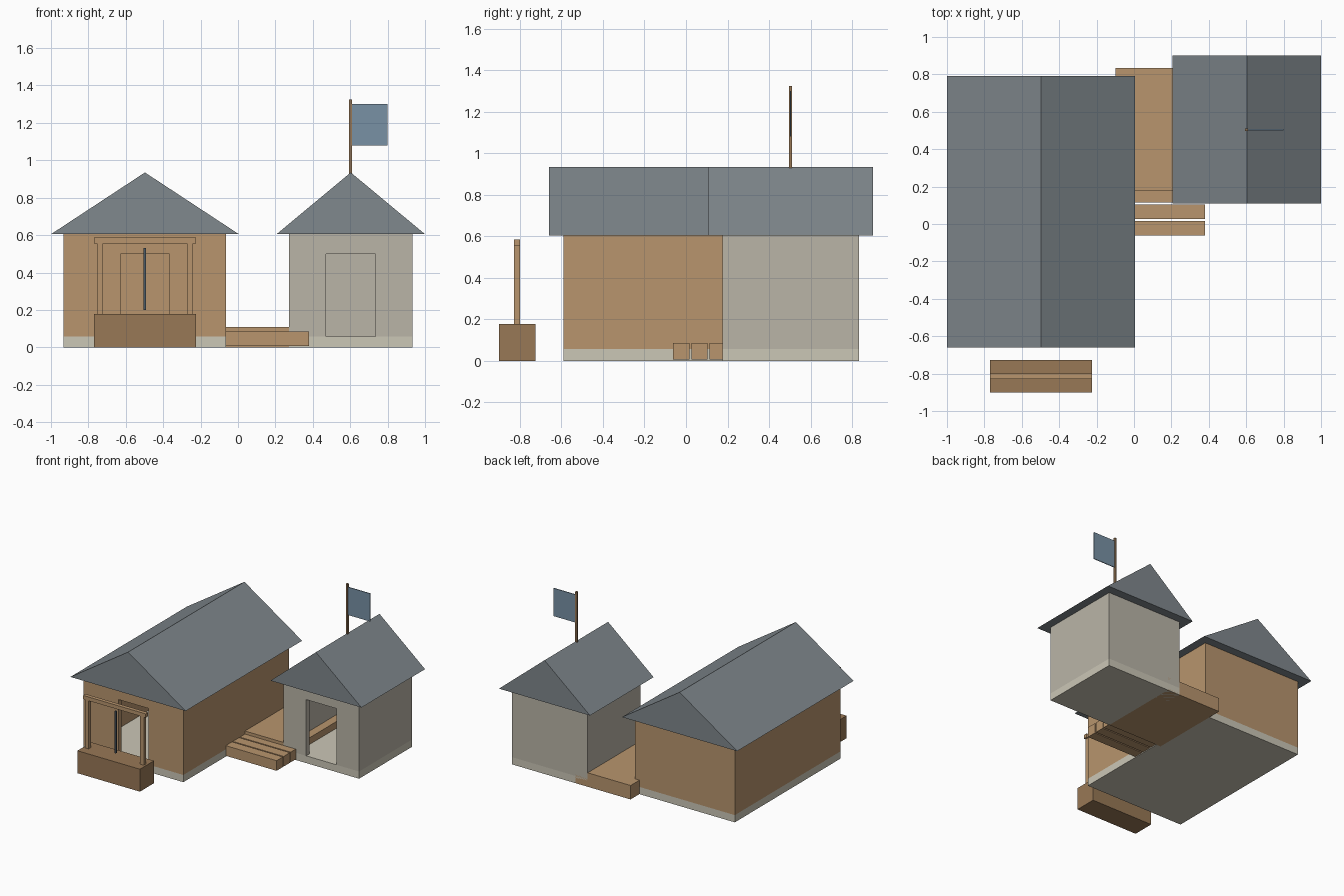
import bpy, bmesh
from mathutils import Vector

if "Cube" in bpy.data.objects:
    bpy.data.objects.remove(bpy.data.objects["Cube"])


def material(name, rgb):
    m = bpy.data.materials.new(name)
    m.diffuse_color = (*rgb, 1)
    m.use_nodes = True
    m.node_tree.nodes["Principled BSDF"].inputs["Base Color"].default_value = m.diffuse_color
    return m


WOOD = material("wood", (0.48, 0.30, 0.155))
DARK_WOOD = material("dark_wood", (0.314, 0.188, 0.093))
PLASTER = material("plaster", (0.49, 0.46, 0.39))
STONE = material("stone", (0.60, 0.57, 0.47))
SLATE = material("slate", (0.216, 0.246, 0.266))
FLAG = material("flag_cloth", (0.188, 0.283, 0.376))
IRON = material("iron", (0.07, 0.10, 0.13))


def extrude(name, points, offset, mat):
    """Extrude a planar 3D outline along an offset into a closed solid."""
    bm = bmesh.new()
    face = bm.faces.new([bm.verts.new(p) for p in points])
    res = bmesh.ops.extrude_face_region(bm, geom=[face], use_keep_orig=True)
    verts = [g for g in res["geom"] if isinstance(g, bmesh.types.BMVert)]
    bmesh.ops.translate(bm, verts=verts, vec=Vector(offset))
    bmesh.ops.recalc_face_normals(bm, faces=bm.faces)
    mesh = bpy.data.meshes.new(name)
    bm.to_mesh(mesh)
    bm.free()
    mesh.materials.append(mat)
    obj = bpy.data.objects.new(name, mesh)
    bpy.context.collection.objects.link(obj)
    return obj


def box(name, x, y, z, mat):
    pts = [(x[0], y[0], z[0]), (x[1], y[0], z[0]), (x[1], y[1], z[0]), (x[0], y[1], z[0])]
    return extrude(name, pts, (0, 0, z[1] - z[0]), mat)


BASE, EAVE, RIDGE, DOOR_TOP = 0.057, 0.605, 0.935, 0.50
WALL, OVERHANG, DOOR_HALF = 0.04, 0.068, 0.132


def building(name, x0, x1, y0, y1, mat):
    cx = (x0 + x1) / 2
    box(name + "_foundation", (x0, x1), (y0, y1), (0, BASE), STONE)
    # Front wall with doorway
    d0, d1 = cx - DOOR_HALF, cx + DOOR_HALF
    outline = [(x0, BASE), (d0, BASE), (d0, DOOR_TOP), (d1, DOOR_TOP),
               (d1, BASE), (x1, BASE), (x1, EAVE), (x0, EAVE)]
    extrude(name + "_front_wall", [(x, y0, z) for x, z in outline], (0, WALL, 0), mat)
    # Side and back walls as one C-shaped plan
    yf = y0 + WALL
    plan = [(x0, yf), (x0 + WALL, yf), (x0 + WALL, y1 - WALL), (x1 - WALL, y1 - WALL),
            (x1 - WALL, yf), (x1, yf), (x1, y1), (x0, y1)]
    extrude(name + "_side_and_back_walls", [(x, y, BASE) for x, y in plan],
            (0, 0, EAVE - BASE), mat)
    # Solid gable roof
    yr = y0 - OVERHANG
    extrude(name + "_roof", [(x0 - OVERHANG, yr, EAVE), (x1 + OVERHANG, yr, EAVE), (cx, yr, RIDGE)],
            (0, y1 - y0 + 2 * OVERHANG, 0), SLATE)


building("hall", -0.932, -0.063, -0.591, 0.723, WOOD)
building("annex", 0.274, 0.932, 0.177, 0.833, PLASTER)

# Deck joining the buildings, with step planks in front
box("deck", (-0.10, 0.38), (0.177, 0.833), (0, 0.11), WOOD)
for i in range(3):
    y = -0.062 + i * 0.088
    box(f"step_plank_{i + 1}", (-0.10, 0.38), (y, y + 0.078), (0.006, 0.086), WOOD)

# Entrance plinth and gate frame
box("plinth", (-0.77, -0.225), (-0.90, -0.726), (0, 0.177), DARK_WOOD)
for side, x in (("left", -0.754), ("right", -0.273)):
    box(side + "_gate_post", (x, x + 0.032), (-0.829, -0.799), (0.177, 0.556), WOOD)
box("gate_beam", (-0.77, -0.225), (-0.829, -0.799), (0.556, 0.586), WOOD)
box("hanging_bar", (-0.504, -0.491), (-0.821, -0.807), (0.20, 0.53), IRON)

# Flag on the annex ridge
box("flag_pole", (0.594, 0.609), (0.496, 0.511), (0.925, 1.325), DARK_WOOD)
box("flag", (0.605, 0.80), (0.501, 0.507), (1.08, 1.30), FLAG)
